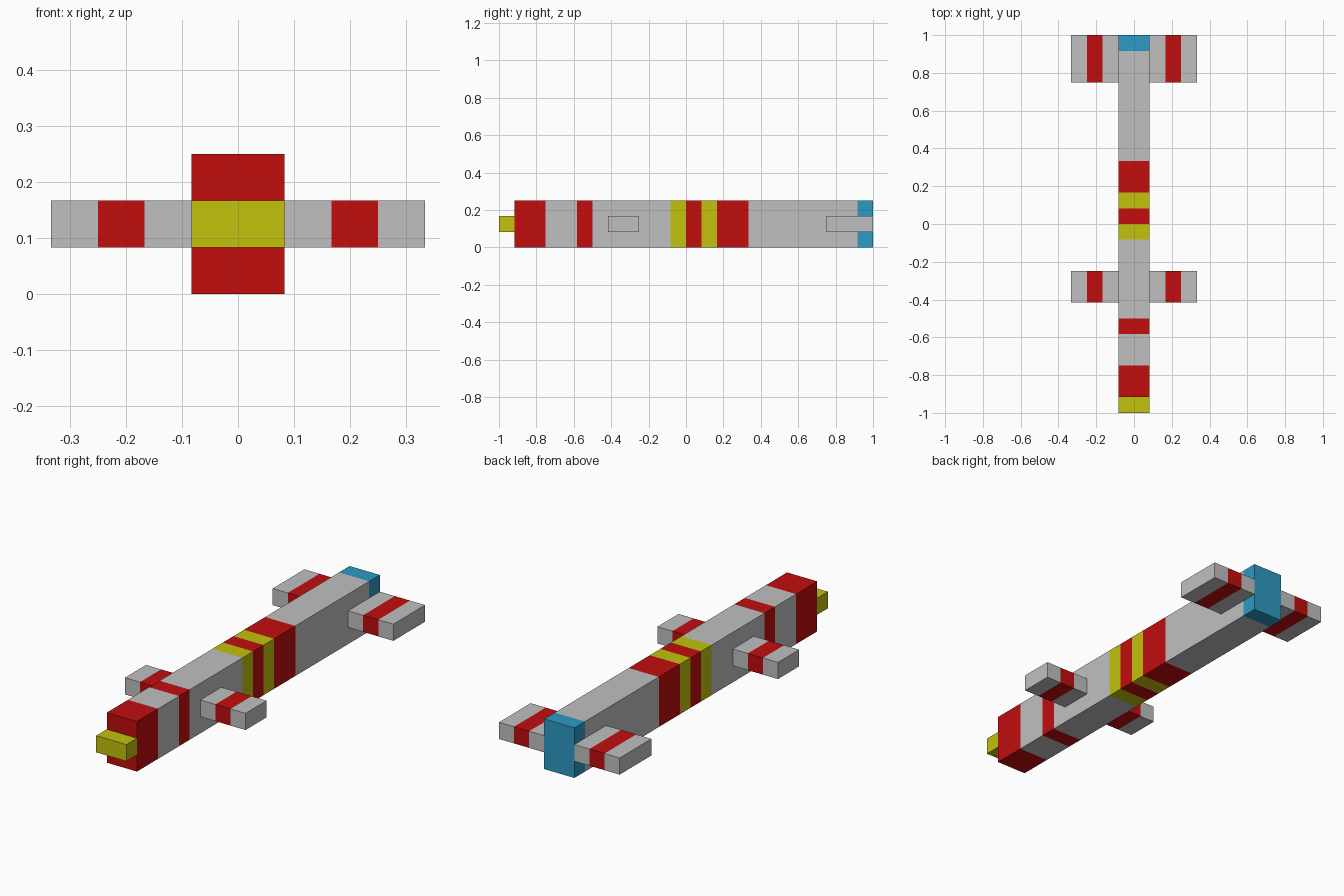
import bpy
import bmesh
from mathutils import Vector

cube = bpy.data.objects.get("Cube")
if cube:
    bpy.data.objects.remove(cube, do_unlink=True)

U = 1 / 12  # grid step shared by every part


def material(name, rgb):
    mat = bpy.data.materials.new(name)
    mat.use_nodes = True
    mat.diffuse_color = (*rgb, 1)
    bsdf = next(n for n in mat.node_tree.nodes if n.type == 'BSDF_PRINCIPLED')
    bsdf.inputs["Base Color"].default_value = (*rgb, 1)
    return mat


MATS = {
    "grey": material("grey", (0.527, 0.527, 0.527)),
    "red": material("red", (0.539, 0.004, 0.004)),
    "yellow": material("yellow", (0.539, 0.539, 0.004)),
    "blue": material("blue", (0.027, 0.328, 0.546)),
}


def banded_bar(name, axis, low, high, start, bands):
    """Square bar along an axis; bands is a list of (colour, end), in grid steps.
    low and high bound the other two axes, in axis order."""
    bm = bmesh.new()
    others = [a for a in range(3) if a != axis]
    corners = [(low[0], low[1]), (high[0], low[1]),
               (high[0], high[1]), (low[0], high[1])]
    colours = list(dict.fromkeys(c for c, _ in bands))

    def ring(t):
        verts = []
        for a, b in corners:
            co = Vector((0, 0, 0))
            co[axis], co[others[0]], co[others[1]] = t, a, b
            verts.append(bm.verts.new(co * U))
        return verts

    last = ring(start)
    bm.faces.new(last).material_index = colours.index(bands[0][0])
    for colour, end in bands:
        nxt = ring(end)
        for i in range(4):
            j = (i + 1) % 4
            face = bm.faces.new((last[i], last[j], nxt[j], nxt[i]))
            face.material_index = colours.index(colour)
        last = nxt
    bm.faces.new(last).material_index = colours.index(bands[-1][0])
    bmesh.ops.recalc_face_normals(bm, faces=bm.faces)

    mesh = bpy.data.meshes.new(name)
    bm.to_mesh(mesh)
    bm.free()
    for c in colours:
        mesh.materials.append(MATS[c])
    obj = bpy.data.objects.new(name, mesh)
    bpy.context.collection.objects.link(obj)
    return obj


# Long striped body with a blue tail end
banded_bar("body", 1, (-1, 0), (1, 3), -11, [
    ("red", -9), ("grey", -7), ("red", -6), ("grey", -1), ("yellow", 0),
    ("red", 1), ("yellow", 2), ("red", 4), ("grey", 11), ("blue", 12)])

# Flat yellow nose
banded_bar("nose", 1, (-1, 1), (1, 2), -12, [("yellow", -11)])

# Front fins and longer tail fins, each with a red stripe
for part, y0, y1 in (("front_fin", -5, -3), ("tail_fin", 9, 12)):
    for side, s in (("left", 1), ("right", -1)):
        banded_bar(f"{side}_{part}", 0, (y0, 1), (y1, 2), s,
                   [("grey", 2 * s), ("red", 3 * s), ("grey", 4 * s)])
